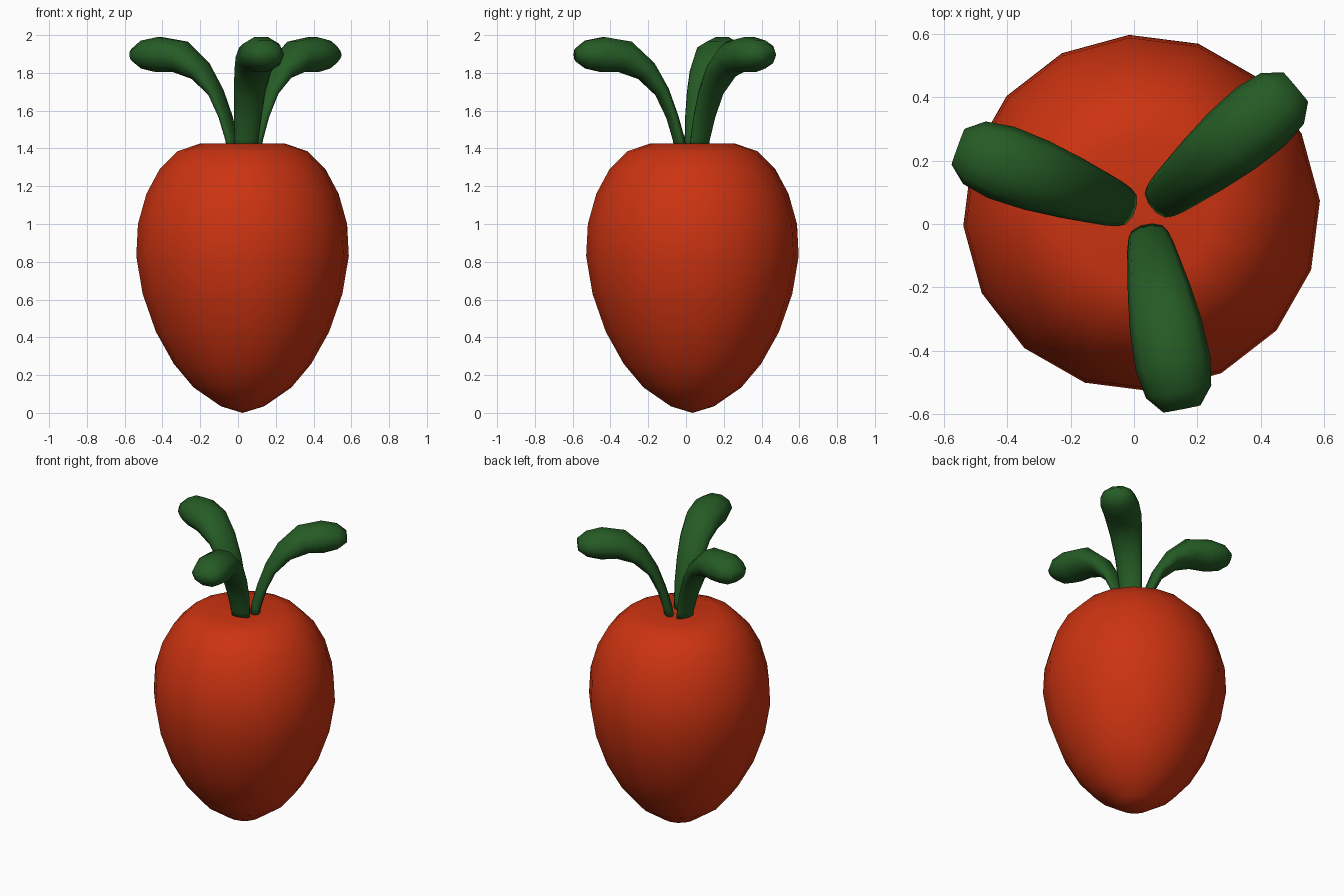
import bpy
import bmesh
from math import sin, cos, pi, radians
from mathutils import Vector

cube = bpy.data.objects.get("Cube")
if cube:
    bpy.data.objects.remove(cube, do_unlink=True)


def material(name, rgb):
    mat = bpy.data.materials.new(name)
    mat.use_nodes = True
    colour = (*rgb, 1)
    mat.diffuse_color = colour
    bsdf = next(n for n in mat.node_tree.nodes if n.type == "BSDF_PRINCIPLED")
    bsdf.inputs["Base Color"].default_value = colour
    return mat


def loft(name, rings, mat):
    """Skin a list of equal rings, cap the ends and shade smooth."""
    bm = bmesh.new()
    loops = [[bm.verts.new(p) for p in ring] for ring in rings]
    count = len(loops[0])
    for low, high in zip(loops, loops[1:]):
        for i in range(count):
            j = (i + 1) % count
            bm.faces.new((low[i], low[j], high[j], high[i]))
    bm.faces.new(loops[0][::-1])
    bm.faces.new(loops[-1])
    bmesh.ops.remove_doubles(bm, verts=bm.verts, dist=0.0005)
    bmesh.ops.recalc_face_normals(bm, faces=bm.faces)
    for face in bm.faces:
        face.smooth = True
    mesh = bpy.data.meshes.new(name)
    bm.to_mesh(mesh)
    bm.free()
    mesh.materials.append(mat)
    obj = bpy.data.objects.new(name, mesh)
    bpy.context.collection.objects.link(obj)
    return obj


red = material("root red", (0.60, 0.033, 0.0055))
green = material("leaf green", (0.0185, 0.105, 0.0185))

# Root body: (radius, height) profile turned around its axis
SIDES = 16
profile = [(0, 0), (0.115, 0.035), (0.26, 0.135), (0.365, 0.26),
           (0.46, 0.43), (0.53, 0.63), (0.564, 0.83), (0.555, 1.0),
           (0.51, 1.16), (0.44, 1.29), (0.345, 1.385), (0.225, 1.426),
           (0, 1.395)]
turns = [radians(4) + 2 * pi * i / SIDES for i in range(SIDES)]
body = loft("root_body", [[(r * cos(a), r * sin(a), z) for a in turns]
                          for r, z in profile], red)
body.location = (0.024, 0.034, 0)

# Leaves: (distance out, height, thickness, width) along an arching stalk
stations = [(0.06, 1.39, 0.06, 0.12), (0.07, 1.45, 0.06, 0.13),
            (0.105, 1.57, 0.06, 0.15), (0.16, 1.70, 0.075, 0.17),
            (0.245, 1.81, 0.12, 0.20), (0.36, 1.885, 0.18, 0.23),
            (0.48, 1.897, 0.195, 0.24), (0.57, 1.897, 0.155, 0.21),
            (0.625, 1.895, 0.07, 0.12)]
spine = [Vector((s[0], 0, s[1])) for s in stations]
side = Vector((0, 1, 0))
rings = []
for k, (_, _, thick, width) in enumerate(stations):
    along = (spine[min(k + 1, len(spine) - 1)] - spine[max(k - 1, 0)]).normalized()
    up = along.cross(side)
    rings.append([spine[k] + side * cos(a) * width / 2 + up * sin(a) * thick / 2
                  for a in (2 * pi * i / 10 for i in range(10))])

for name, angle in (("front_leaf", -79), ("left_leaf", 40), ("right_leaf", 160)):
    leaf = loft(name, rings, green)
    leaf.location = (0.032, 0.03, 0)
    leaf.rotation_euler.z = radians(angle)
